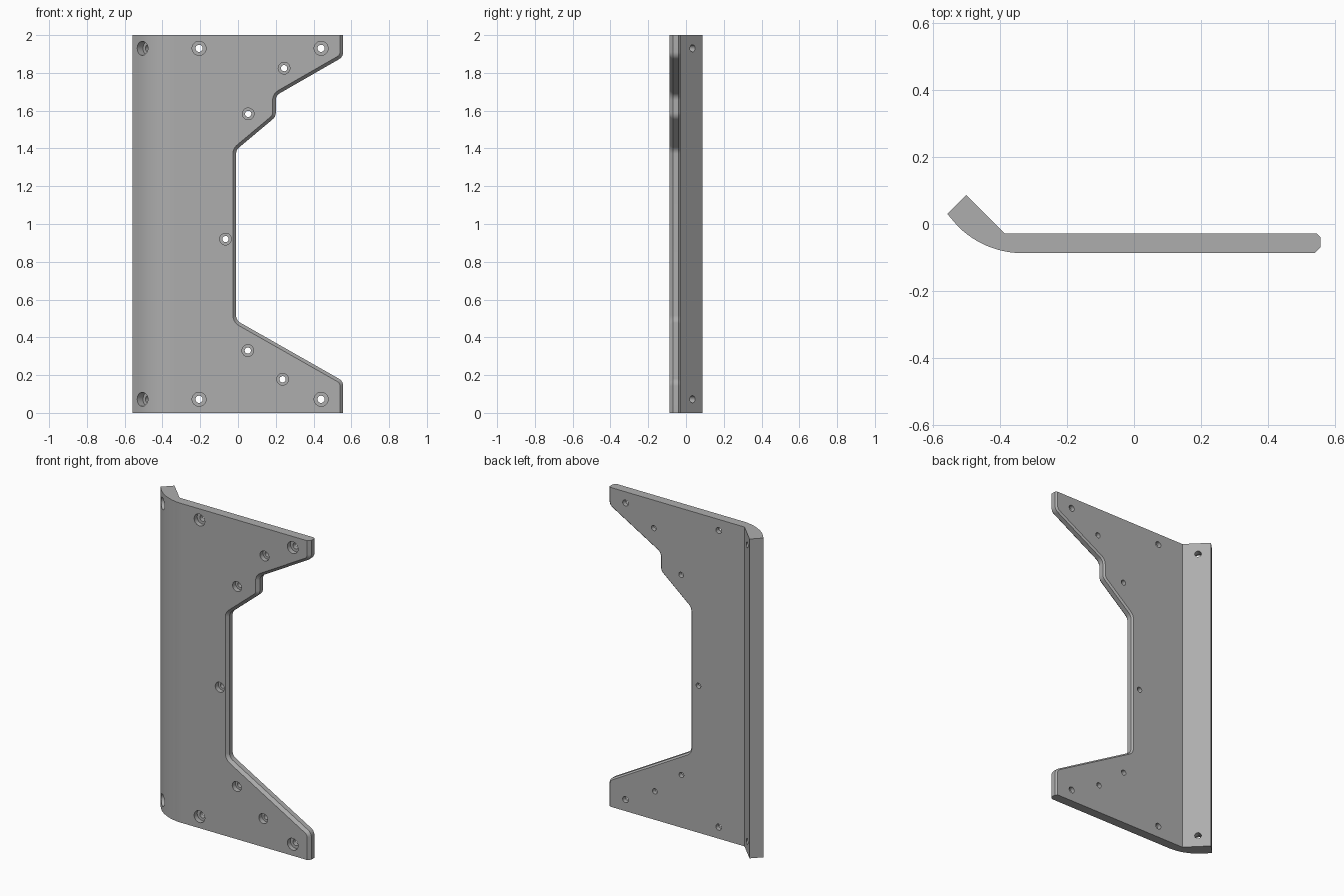
import bpy, bmesh, math
from mathutils import Vector

cube = bpy.data.objects.get("Cube")
if cube:
    bpy.data.objects.remove(cube)

grey = bpy.data.materials.new("plain grey")
grey.use_nodes = True
colour = (0.42, 0.42, 0.42, 1)
grey.diffuse_color = colour
grey.node_tree.nodes["Principled BSDF"].inputs["Base Color"].default_value = colour

FRONT, BACK, HEIGHT, BEND_X = -0.087, -0.029, 2.0, -0.333
EDGE = [(0.557, HEIGHT), (0.557, 1.885), (0.2, 1.68), (0.2, 1.568), (-0.01, 1.392),
        (-0.01, 0.49), (0.557, 0.168), (0.557, 0)]
LAYERS = [(FRONT, 0.017), (FRONT + 0.017, 0), (BACK - 0.01, 0), (BACK, 0.01)]


def new_object(name, bm):
    bmesh.ops.recalc_face_normals(bm, faces=bm.faces)
    mesh = bpy.data.meshes.new(name)
    bm.to_mesh(mesh)
    bm.free()
    obj = bpy.data.objects.new(name, mesh)
    bpy.context.collection.objects.link(obj)
    mesh.materials.append(grey)
    return obj


def cutout_edge(inset, radius=0.045, steps=8):
    """Right-hand outline moved inwards by inset, with rounded corners."""
    pts = [Vector(p) for p in EDGE]
    dirs = [(b - a).normalized() for a, b in zip(pts, pts[1:])]
    inward = [Vector((d.y, -d.x)) for d in dirs]
    out = [pts[0] + inward[0] * inset]
    for i in range(1, len(pts) - 1):
        n0, n1 = inward[i - 1], inward[i]
        miter = (n0 + n1) / (1 + n0.dot(n1))
        side = 1 if dirs[i].dot(n0) > 0 else -1      # outer or inner corner
        centre = pts[i] + miter * side * radius
        r = radius - side * inset
        turn = n0.angle(n1)
        for k in range(steps + 1):
            t = k / steps
            n = (n0 * math.sin((1 - t) * turn) + n1 * math.sin(t * turn)) / math.sin(turn)
            out.append(centre - n * side * r)
    out.append(pts[-1] + inward[-1] * inset)
    return out


def bridge(bm, a, b):
    for i in range(len(a) - 1):
        bm.faces.new((a[i], a[i + 1], b[i + 1], b[i]))


# Flat plate: stacked outlines give both chamfers
bm = bmesh.new()
loops = []
for y, inset in LAYERS:
    outline = [Vector((BEND_X, HEIGHT))] + cutout_edge(inset) + [Vector((BEND_X, 0))]
    loops.append([bm.verts.new((p.x, y, p.y)) for p in outline])
for a, b in zip(loops, loops[1:]):
    bridge(bm, a, b)
bm.faces.new(loops[0])
bm.faces.new(loops[-1])

# Bent flange: rounded outside, sharp inside
R = 0.273
section = [(BEND_X, y) for y, _ in reversed(LAYERS)]
for k in range(1, 17):
    t = math.radians(45) * k / 16
    section.append((BEND_X - R * math.sin(t), FRONT + R * (1 - math.cos(t))))
section += [(-0.558, 0.03), (-0.501, 0.087), (-0.385, BACK), (BEND_X, BACK)]
ends = [[bm.verts.new((x, y, z)) for x, y in section[:-1]] for z in (0, HEIGHT)]
for e in ends:
    bm.faces.new(e)
open_end = len(LAYERS) - 1
bridge(bm, ends[0][open_end:] + ends[0][:1], ends[1][open_end:] + ends[1][:1])
bmesh.ops.remove_doubles(bm, verts=bm.verts, dist=0.0001)
bracket = new_object("bent_bracket_plate", bm)

# Counterbored screw holes
holes = bmesh.new()


def counterbore(start, axis, wide, narrow, depth, length=0.2, sides=32):
    axis = Vector(axis).normalized()
    up = Vector((0, 0, 1))
    across = axis.cross(up)
    rings = []
    for r, d in ((wide, -0.05), (wide, depth), (narrow, depth), (narrow, length)):
        c = Vector(start) + axis * d
        ring = []
        for k in range(sides):
            a = math.tau * k / sides
            ring.append(holes.verts.new(c + (across * math.cos(a) + up * math.sin(a)) * r))
        rings.append(ring)
    for a, b in zip(rings, rings[1:]):
        bridge(holes, a + a[:1], b + b[:1])
    holes.faces.new(rings[0])
    holes.faces.new(rings[-1])


for z in (0.072, 1.93):
    for x in (-0.206, 0.44):
        counterbore((x, FRONT, z), (0, 1, 0), 0.037, 0.019, 0.03)
    counterbore((-0.505, -0.022, z), (1, 1, 0), 0.037, 0.019, 0.04)
for x, z in ((0.244, 1.825), (0.054, 1.583), (-0.066, 0.92), (0.052, 0.33), (0.236, 0.178)):
    counterbore((x, FRONT, z), (0, 1, 0), 0.031, 0.0165, 0.03)
cutter = new_object("screw_hole_cutter", holes)
cutter.hide_render = True

bpy.ops.object.select_all(action='DESELECT')
bpy.context.view_layer.objects.active = bracket
bracket.select_set(True)
mod = bracket.modifiers.new("screw holes", 'BOOLEAN')
mod.operation = 'DIFFERENCE'
mod.solver = 'EXACT'
mod.object = cutter
bpy.ops.object.modifier_apply(modifier=mod.name)
bpy.data.objects.remove(cutter)
bpy.ops.object.shade_smooth_by_angle(angle=math.radians(30))
